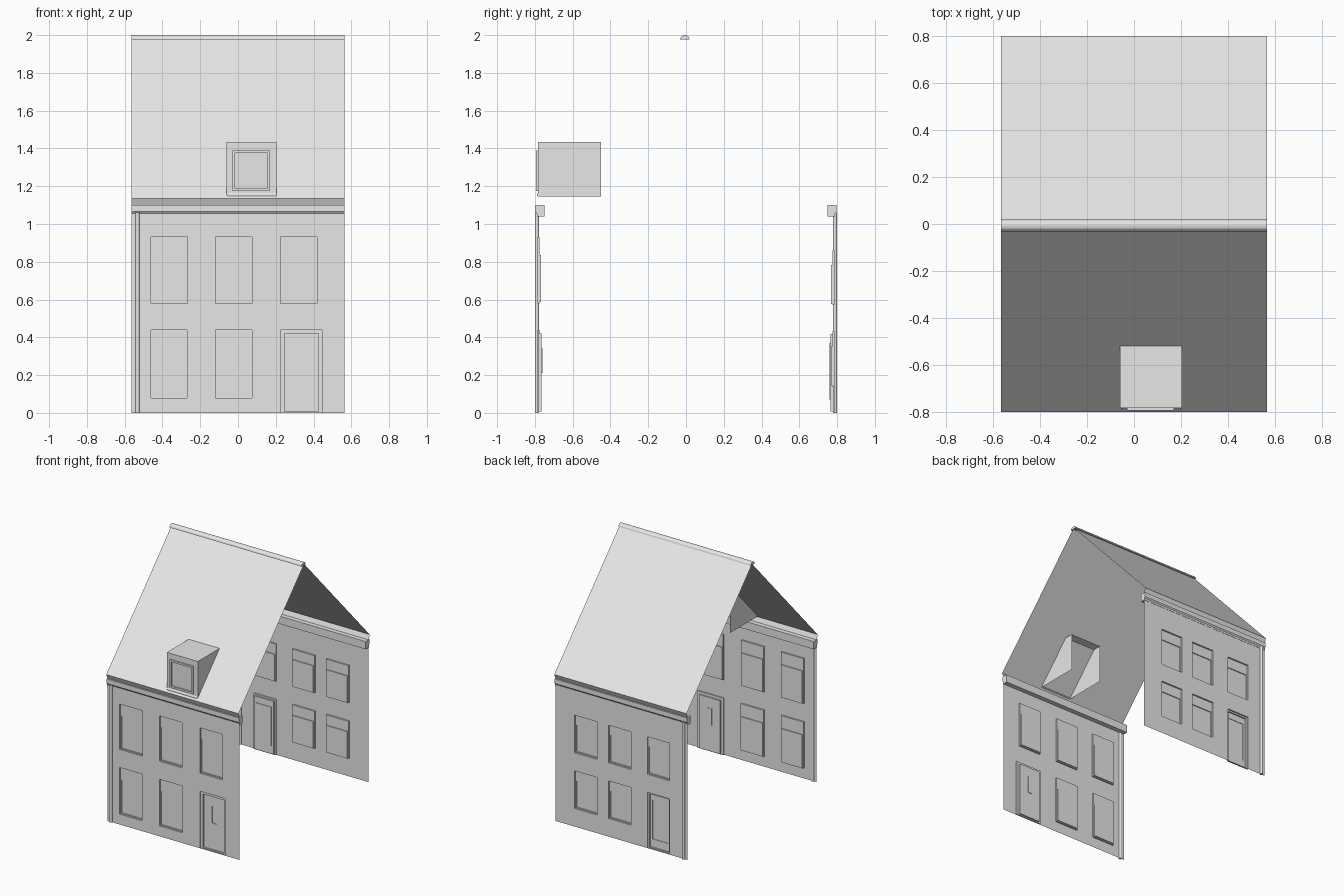
import bpy, bmesh, math

cube = bpy.data.objects.get("Cube")
if cube:
    bpy.data.objects.remove(cube, do_unlink=True)

HALF = 0.565   # half the house width
WALL = 0.787   # distance of each facade from the middle
TOP = 1.10     # wall height

grey = bpy.data.materials.new("plain_grey")
grey.use_nodes = True
grey.diffuse_color = (0.8, 0.8, 0.8, 1)
grey.node_tree.nodes["Principled BSDF"].inputs["Base Color"].default_value = (0.8, 0.8, 0.8, 1)


def finish(name, bm, smooth=False):
    bmesh.ops.remove_doubles(bm, verts=bm.verts, dist=0.0002)
    bmesh.ops.recalc_face_normals(bm, faces=bm.faces)
    mesh = bpy.data.meshes.new(name)
    bm.to_mesh(mesh)
    bm.free()
    mesh.materials.append(grey)
    for p in mesh.polygons:
        p.use_smooth = smooth
    ob = bpy.data.objects.new(name, mesh)
    bpy.context.scene.collection.objects.link(ob)
    return ob


def quad(bm, points):
    bm.faces.new([bm.verts.new(p) for p in points])


def sweep(name, profile, x0=-HALF, x1=HALF, solid=False):
    """Stretch a (y, z) profile along x, with end caps when solid."""
    bm = bmesh.new()
    pairs = list(zip(profile, profile[1:] + profile[:1]))
    for (ya, za), (yb, zb) in pairs if solid else pairs[:-1]:
        quad(bm, [(x0, ya, za), (x1, ya, za), (x1, yb, zb), (x0, yb, zb)])
    if solid:
        for x in (x0, x1):
            quad(bm, [(x, y, z) for y, z in profile])
    return finish(name, bm)


class Facade:
    """Flat sheet with recesses; depth is measured inward from the wall."""

    def __init__(self, side, wall=WALL):
        self.bm, self.side, self.wall = bmesh.new(), side, wall

    def pt(self, x, z, d):
        return (x, self.side * (self.wall - d), z)

    def panel(self, r, d):
        x0, x1, z0, z1 = r
        quad(self.bm, [self.pt(x, z, d) for x, z in
                       ((x0, z0), (x1, z0), (x1, z1), (x0, z1))])

    def reveal(self, r, d0, d1):
        x0, x1, z0, z1 = r
        loop = [(x0, z0), (x1, z0), (x1, z1), (x0, z1)]
        for a, b in zip(loop, loop[1:] + loop[:1]):
            quad(self.bm, [self.pt(*a, d0), self.pt(*b, d0), self.pt(*b, d1), self.pt(*a, d1)])

    def sheet(self, r, holes, d=0):
        xs = sorted({v for h in holes + [r] for v in h[:2]})
        zs = sorted({v for h in holes + [r] for v in h[2:]})
        for x0, x1 in zip(xs, xs[1:]):
            for z0, z1 in zip(zs, zs[1:]):
                cx, cz = (x0 + x1) / 2, (z0 + z1) / 2
                if not any(h[0] < cx < h[1] and h[2] < cz < h[3] for h in holes):
                    self.panel((x0, x1, z0, z1), d)

    def tray(self, r, d0, d1):
        self.reveal(r, d0, d1)
        self.panel(r, d1)

    def window(self, r):
        # Shallow fanlight above a deeper sash
        x0, x1, z0, z1 = r
        sash = (x0 + 0.006, x1 - 0.006, z0 + 0.006, z1 - (z1 - z0) * 0.27)
        self.reveal(r, 0, 0.012)
        self.sheet(r, [sash], 0.012)
        self.tray(sash, 0.012, 0.019)

    def door(self, r, light, margin):
        # Frame, sunken leaf and a small sunken light
        x0, x1, z0, z1 = r
        leaf = (x0 + margin, x1 - margin, z0 + 0.008, z1 - margin)
        self.reveal(r, 0, 0.01)
        self.sheet(r, [leaf], 0.01)
        self.reveal(leaf, 0.01, 0.022)
        self.sheet(leaf, [light], 0.022)
        self.tray(light, 0.022, 0.026)


# Front and back walls with their windows and doors
front_windows = [(-0.46, -0.27, 0.08, 0.44), (-0.12, 0.075, 0.08, 0.44)] + \
    [(x, x + 0.193, 0.58, 0.93) for x in (-0.46, -0.12, 0.225)]
back_windows = [(x, x + 0.19, z, z + 0.29) for x in (0.21, -0.08) for z in (0.14, 0.57)] + \
    [(-0.41, -0.22, 0.57, 0.86)]
facades = [
    ("front", -1, front_windows, (0.225, 0.445, 0, 0.44), (0.315, 0.35, 0.21, 0.34), 0.02),
    ("back", 1, back_windows, (-0.41, -0.22, 0, 0.43), (-0.38, -0.25, 0.07, 0.37), 0.012),
]
for label, side, windows, door, light, margin in facades:
    f = Facade(side)
    f.sheet((-HALF, HALF, 0, TOP), windows + [door])
    for w in windows:
        f.window(w)
    f.door(door, light, margin)
    finish(label + "_wall", f.bm)

    # Cornice with a sloping lower moulding
    sweep(label + "_cornice", [(side * y, z) for y, z in (
        (0.75, 1.04), (0.789, 1.04), (0.789, 1.055), (0.796, 1.065),
        (0.796, TOP), (0.75, TOP))], solid=True)

    # Downpipe
    bm = bmesh.new()
    bmesh.ops.create_cone(bm, cap_ends=True, segments=12, radius1=0.011, radius2=0.011, depth=1.06)
    bmesh.ops.translate(bm, verts=bm.verts, vec=(-0.532, side * 0.789, 0.53))
    pipe = finish(label + "_downpipe", bm, smooth=True)
    bpy.ops.object.select_all(action='DESELECT')
    pipe.select_set(True)
    bpy.context.view_layer.objects.active = pipe
    bpy.ops.object.shade_smooth_by_angle(angle=math.radians(40))

# Single-sheet roof with turned-in eaves
sweep("roof", [(-0.785, TOP), (-0.8, 1.135), (0, 1.985), (0.8, 1.135), (0.785, TOP)])

# Half-round ridge cap
sweep("ridge_cap", [(0.025 * math.cos(a * math.pi / 6) - 0.006, 1.977 + 0.023 * math.sin(a * math.pi / 6))
                    for a in range(7)], solid=True)

# Dormer: open underneath and behind
x0, x1, z0, z1 = dormer = (-0.06, 0.205, 1.145, 1.435)
FRONT, REAR = 0.783, 0.45
d = Facade(-1, FRONT)
opening = (-0.03, 0.17, 1.175, 1.39)
d.sheet(dormer, [opening])
for x in (x0, x1):
    quad(d.bm, [(x, -FRONT, z0), (x, -REAR, z0), (x, -REAR, z1), (x, -FRONT, z1)])
quad(d.bm, [(x0, -FRONT, z1), (x1, -FRONT, z1), (x1, -REAR, z1), (x0, -REAR, z1)])
finish("dormer", d.bm)

# Dormer window: raised frame around a sunken pane
w = Facade(-1, FRONT)
pane = (-0.016, 0.156, 1.189, 1.376)
w.reveal(opening, 0, -0.01)
w.sheet(opening, [pane], -0.01)
w.tray(pane, -0.01, 0.002)
finish("dormer_window", w.bm)

# Dormer sill
sweep("dormer_sill", [(-0.788, 1.147), (-0.788, 1.155), (-FRONT, 1.165), (-FRONT, 1.147)],
      x0 + 0.005, x1 - 0.005, solid=True)
